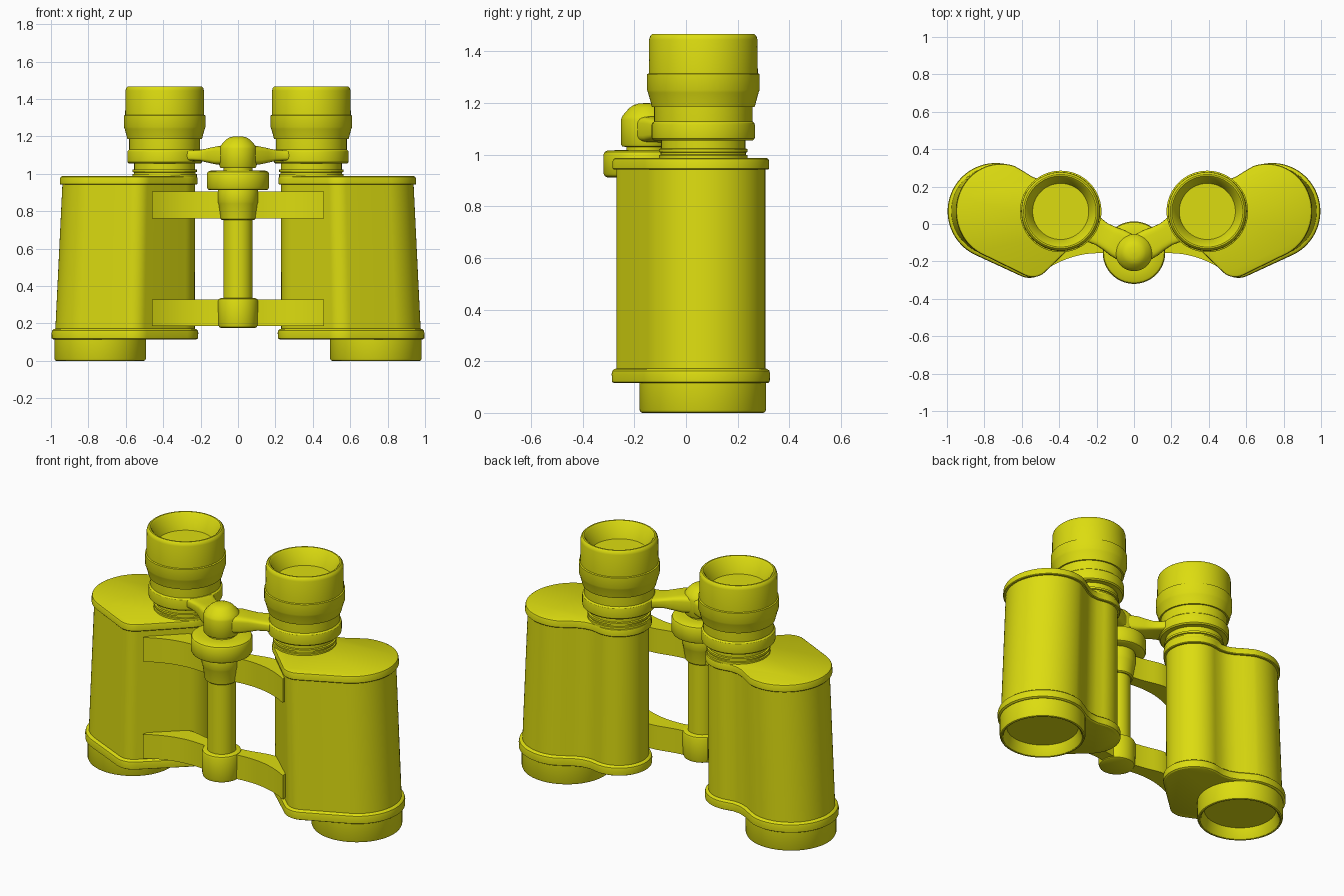
import bpy, bmesh
from math import cos, sin, pi, radians, atan2, hypot

yellow = bpy.data.materials.new("yellow")
yellow.diffuse_color = (0.72, 0.72, 0.005, 1)


def finish(name, bm):
    bmesh.ops.remove_doubles(bm, verts=bm.verts, dist=1e-5)
    bmesh.ops.recalc_face_normals(bm, faces=bm.faces)
    for f in bm.faces:
        f.smooth = True
    for e in bm.edges:
        e.smooth = len(e.link_faces) == 2 and e.calc_face_angle(0) < radians(32)
    me = bpy.data.meshes.new(name)
    bm.to_mesh(me)
    bm.free()
    me.materials.append(yellow)
    ob = bpy.data.objects.new(name, me)
    bpy.context.collection.objects.link(ob)
    return ob


def loft(name, rings):
    """Skin a list of equal-length closed rings and cap both ends."""
    bm = bmesh.new()
    vs = [[bm.verts.new(p) for p in r] for r in rings]
    n = len(vs[0])
    for a, b in zip(vs, vs[1:]):
        for i in range(n):
            j = (i + 1) % n
            bm.faces.new((a[i], a[j], b[j], b[i]))
    bm.faces.new(vs[0])
    bm.faces.new(vs[-1])
    return finish(name, bm)


def lathe(name, x, y, profile, n=72):
    rings = [[(x + r * cos(2 * pi * i / n), y + r * sin(2 * pi * i / n), z)
              for i in range(n)] for r, z in profile]
    return loft(name, rings)


def arc(cx, cy, r, a0, a1, n):
    return [(cx + r * cos(radians(a0 + (a1 - a0) * i / n)),
             cy + r * sin(radians(a0 + (a1 - a0) * i / n))) for i in range(n + 1)]


def housing_outline(off):
    # outer barrel, front corner, inner barrel, then hollow back
    pts = arc(0.74, 0.068, 0.25 + off, 108, -63.5, 36)
    pts += arc(0.56, -0.18, 0.10 + off, -63.5, -132.4, 12)
    pts += arc(0.39, 0.07, 0.17 + off, -132.4, -282, 28)
    pts += [(0.47, 0.228 + off), (0.52, 0.233 + off), (0.565, 0.25 + off), (0.61, 0.277 + off)]
    return pts


def bezier(p, n=14):
    out = []
    for i in range(n + 1):
        t = i / n
        w = ((1 - t) ** 3, 3 * t * (1 - t) ** 2, 3 * t * t * (1 - t), t ** 3)
        out.append(tuple(sum(w[k] * p[k][c] for k in range(4)) for c in (0, 1)))
    return out


for s, side in ((1, "right"), (-1, "left")):
    # prism housing with bottom and top flanges, tapering upwards
    levels = [(0.115, -0.002), (0.12, 0.006), (0.150, 0.008), (0.163, 0.005), (0.170, -0.003),
              (0.172, -0.011), (0.942, -0.011), (0.942, 0.0), (0.946, 0.004),
              (0.975, 0.004), (0.983, 0.001), (0.988, -0.008)]
    rings = []
    for z, off in levels:
        k = 1 - 0.055 * (z - 0.12) / 0.86
        rings.append([(s * (0.22 + (x - 0.22) * k), y, z) for x, y in housing_outline(off)])
    loft(side + "_prism_housing", rings)

    # objective tube with recessed lens
    lathe(side + "_objective", s * 0.737, 0.065,
          [(0.245, 0.13), (0.245, 0.012), (0.241, 0.003), (0.234, 0.0), (0.228, 0.002),
           (0.222, 0.010), (0.205, 0.065), (0.001, 0.065)])

    # eyepiece with stepped rings and recessed lens
    lathe(side + "_eyepiece", s * 0.392, 0.067,
          [(0.172, 0.97), (0.172, 0.998), (0.165, 1.0), (0.165, 1.008), (0.172, 1.01),
           (0.172, 1.022), (0.163, 1.024), (0.163, 1.06),
           (0.186, 1.06), (0.190, 1.12), (0.190, 1.185), (0.199, 1.185),
           (0.203, 1.20), (0.214, 1.24), (0.218, 1.25), (0.218, 1.312), (0.211, 1.315),
           (0.210, 1.445), (0.206, 1.459), (0.198, 1.467), (0.190, 1.467),
           (0.182, 1.460), (0.150, 1.375), (0.001, 1.375)])
    # clamp ring around the eyepiece
    lathe(side + "_clamp_ring", s * 0.392, 0.067,
          [(0.16, 1.055), (0.192, 1.055), (0.199, 1.062), (0.200, 1.070), (0.200, 1.115),
           (0.198, 1.122), (0.190, 1.129), (0.16, 1.129)])

    # focusing arm from clamp ring to central knob
    x0, y0, x1, y1 = 0, -0.15, s * 0.36, 0.05
    L = hypot(x1 - x0, y1 - y0)
    nx, ny = -(y1 - y0) / L, (x1 - x0) / L
    rings = []
    for t, w, h in ((0, 0.08, 0.05), (0.25, 0.078, 0.05), (0.36, 0.07, 0.042),
                    (0.48, 0.066, 0.032), (0.6, 0.074, 0.029), (0.72, 0.095, 0.031), (0.9, 0.12, 0.032)):
        ring = []
        for i in range(32):
            c, d = cos(2 * pi * i / 32), sin(2 * pi * i / 32)
            u = w * abs(c) ** 0.45 * (1 if c > 0 else -1)
            v = h * abs(d) ** 0.45 * (1 if d > 0 else -1)
            ring.append((x0 + (x1 - x0) * t + nx * u, y0 + (y1 - y0) * t + ny * u,
                         1.098 + v))
        rings.append(ring)
    loft(side + "_focus_arm", rings)

    # curved hinge arms gripping the housing
    front = bezier([(0.0, -0.185), (0.16, -0.14), (0.30, -0.14), (0.46, -0.236)])
    back = bezier([(0.44, -0.10), (0.22, 0.0), (0.24, -0.09), (0.0, -0.09)])
    for z0, z1, lab in ((0.185, 0.328, "lower"), (0.76, 0.904, "upper")):
        loft(side + "_" + lab + "_hinge_arm",
             [[(s * x, y, z) for x, y in front + back] for z in (z0, z1)])

# central hinge: shaft, hubs, focus wheel, knob
hx, hy = 0, -0.153
lathe("hinge_shaft", hx, hy, [(0.078, 0.25), (0.078, 1.03)])
lathe("lower_hinge_hub", hx, hy,
      [(0.09, 0.175), (0.100, 0.180), (0.105, 0.195), (0.107, 0.32), (0.103, 0.330), (0.09, 0.336)])
lathe("upper_hinge_hub", hx, hy,
      [(0.085, 0.752), (0.092, 0.758), (0.104, 0.84), (0.108, 0.85), (0.108, 0.905), (0.10, 0.93)])
lathe("focus_wheel", hx, hy,
      [(0.10, 0.912), (0.152, 0.912), (0.161, 0.917), (0.167, 0.928), (0.167, 1.0),
       (0.162, 1.010), (0.152, 1.016), (0.10, 1.018)])
lathe("focus_knob", hx, hy,
      [(0.08, 1.03), (0.094, 1.032), (0.099, 1.04), (0.099, 1.135), (0.095, 1.147), (0.083, 1.163),
       (0.065, 1.182), (0.05, 1.192), (0.03, 1.198), (0.001, 1.2)])
